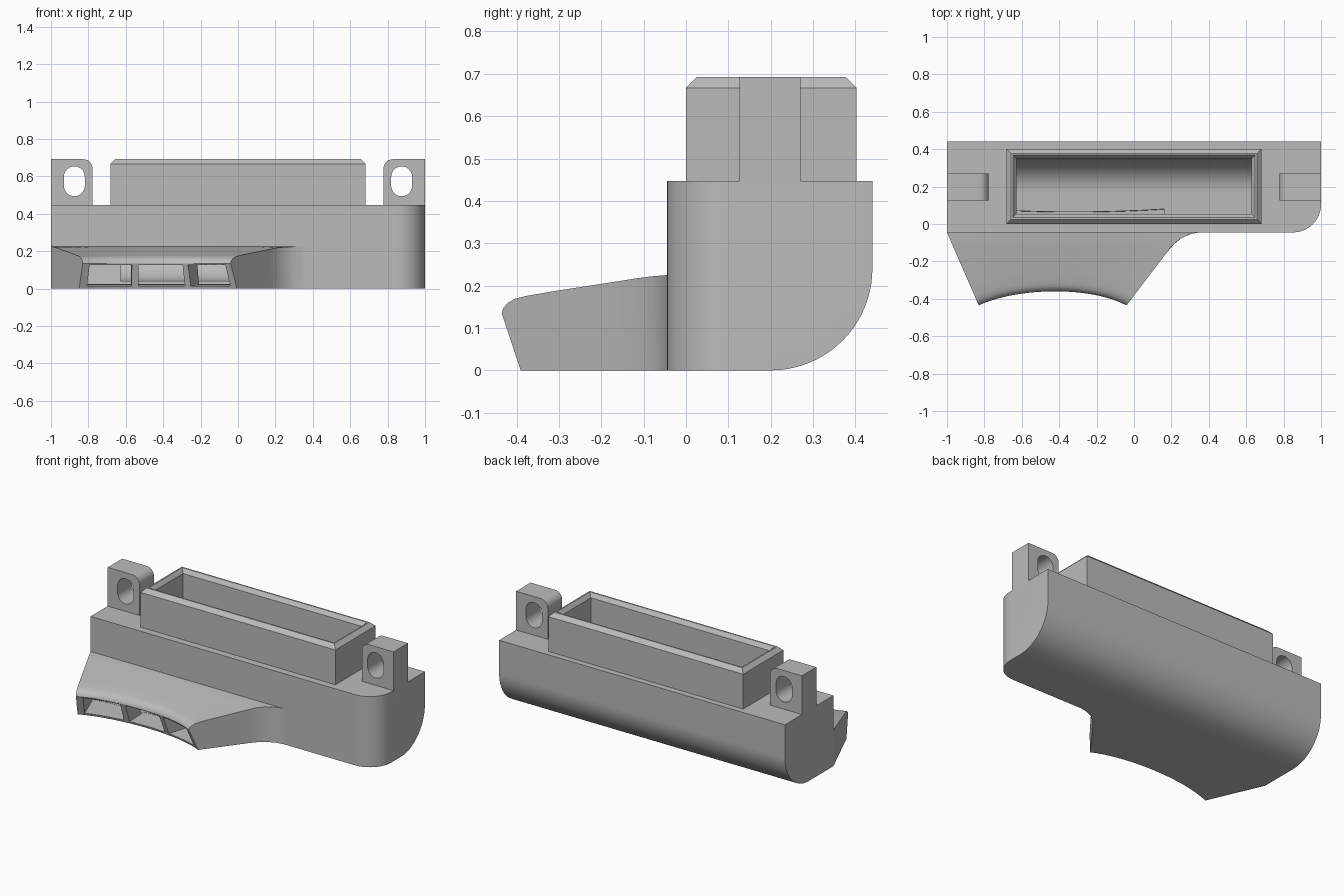
import bpy, bmesh, math

cube = bpy.data.objects.get("Cube")
if cube:
    bpy.data.objects.remove(cube, do_unlink=True)

GREY = (0.5, 0.5, 0.5, 1)
mat = bpy.data.materials.new("plain grey")
mat.use_nodes = True
mat.diffuse_color = GREY
mat.node_tree.nodes["Principled BSDF"].inputs["Base Color"].default_value = GREY


def finish(name, bm):
    bmesh.ops.recalc_face_normals(bm, faces=bm.faces)
    me = bpy.data.meshes.new(name)
    bm.to_mesh(me)
    bm.free()
    ob = bpy.data.objects.new(name, me)
    bpy.context.collection.objects.link(ob)
    me.materials.append(mat)
    return ob


def prism(name, pts, a, b, axis):
    """Extrude a 2D outline along x (outline in y,z) or y (outline in x,z)."""
    place = (lambda p, k: (k, p[0], p[1])) if axis == 'x' else (lambda p, k: (p[0], k, p[1]))
    bm = bmesh.new()
    lo = [bm.verts.new(place(p, a)) for p in pts]
    hi = [bm.verts.new(place(p, b)) for p in pts]
    bm.faces.new(lo)
    bm.faces.new(hi)
    for i in range(len(pts)):
        j = (i + 1) % len(pts)
        bm.faces.new((lo[i], lo[j], hi[j], hi[i]))
    return finish(name, bm)


def arc(cx, cy, rx, ry, a0, a1, n=12):
    return [(cx + rx * math.cos(math.radians(a0 + (a1 - a0) * i / n)),
             cy + ry * math.sin(math.radians(a0 + (a1 - a0) * i / n))) for i in range(n + 1)]


def cut(ob, cutters):
    for c in cutters:
        m = ob.modifiers.new("cut", 'BOOLEAN')
        m.operation, m.solver, m.object = 'DIFFERENCE', 'EXACT', c
        bpy.context.view_layer.objects.active = ob
        bpy.ops.object.modifier_apply(modifier=m.name)


# Nozzle plan: side edges as functions of y, concave front edge
BACK = -0.045
RIGHT_EDGE = [(-0.435, -0.04), (-0.12, 0.20), (-0.08, 0.245), (-0.055, 0.295), (BACK, 0.35)]


def x_right(y):
    if y >= BACK:
        return 0.35
    for (y0, x0), (y1, x1) in zip(RIGHT_EDGE, RIGHT_EDGE[1:]):
        if y <= y1:
            return x0 + (x1 - x0) * (y - y0) / (y1 - y0)


def x_left(y):
    return -1 + 0.17 * max(0, BACK - y) / 0.39


def nozzle_point(u, t, z, undercut=0):
    tip = -0.435 + 0.075 * (1 - (2 * u - 1) ** 2)
    y = BACK + t * (tip + undercut - BACK)
    return (x_left(y) + u * (x_right(y) - x_left(y)), y, z)


def nozzle_solid(name, u0, u1, rows, n=24):
    """Closed block following the nozzle plan; rows are (t, bottom z, top z)."""
    bm = bmesh.new()
    us = [u0 + (u1 - u0) * i / n for i in range(n + 1)]
    bot = [[bm.verts.new(nozzle_point(u, t, b, 0.045)) for u in us] for t, b, _ in rows]
    top = [[bm.verts.new(nozzle_point(u, t, h)) for u in us] for t, _, h in rows]
    for g in (bot, top):
        for r, s in zip(g, g[1:]):
            for i in range(n):
                bm.faces.new((r[i], r[i + 1], s[i + 1], s[i]))
    for k in (0, -1):
        for i in range(n):
            bm.faces.new((bot[k][i], bot[k][i + 1], top[k][i + 1], top[k][i]))
        for j in range(len(rows) - 1):
            bm.faces.new((bot[j][k], bot[j + 1][k], top[j + 1][k], top[j][k]))
    return finish(name, bm)


# Main housing with curved lower back and one rounded upright corner
housing = prism("housing", [(BACK, 0), (0.2, 0)] + arc(0.2, 0.24, 0.24, 0.24, -90, 0, 20)[1:]
                + [(0.44, 0.447), (BACK, 0.447)], -1, 1, 'x')
bm = bmesh.new()
bm.from_mesh(housing.data)
corner = [e for e in bm.edges if all(v.co.x > 0.99 and v.co.y < BACK + 0.001 for v in e.verts)]
bmesh.ops.bevel(bm, geom=corner, offset=0.15, segments=12, profile=0.5, affect='EDGES')
bm.to_mesh(housing.data)
bm.free()

# Flared nozzle with rounded lip
nozzle = nozzle_solid("nozzle", 0, 1, [
    (0, 0, 0.225), (0.026, 0, 0.224), (0.09, 0, 0.222), (0.19, 0, 0.217), (0.3, 0, 0.21),
    (0.5, 0, 0.198), (0.7, 0, 0.186), (0.86, 0, 0.175), (0.92, 0, 0.169), (0.96, 0, 0.16),
    (0.99, 0, 0.148), (1, 0, 0.135)])

# Hollow passages: upper cavity, plenum and three outlets
cavity = prism("cavity_cutter", [(0.05, 0.5), (0.05, 0.04), (0.17, 0.04)]
               + arc(0.17, 0.24, 0.18, 0.2, -90, 0)[1:] + [(0.35, 0.5)], -0.628, 0.628, 'x')
plenum = nozzle_solid("plenum_cutter", 0.06, 0.86, [
    (-0.4, 0.025, 0.18), (0, 0.025, 0.18), (0.1, 0.025, 0.175), (0.2, 0.025, 0.17), (0.6, 0.02, 0.15)])
outlets = [nozzle_solid("outlet_cutter", a, b, [(0.5, 0.02, 0.145), (1.15, 0.012, 0.122)], 8)
           for a, b in ((0.055, 0.335), (0.375, 0.645), (0.68, 0.95))]
cut(housing, [cavity, plenum])
cut(nozzle, [plenum] + outlets)
for c in [cavity, plenum] + outlets:
    bpy.data.objects.remove(c, do_unlink=True)

# Rectangular collar, bevelled inside and out
bm = bmesh.new()
rings = []
for inset, z in ((0, 0.447), (0, 0.667), (0.025, 0.692), (0.034, 0.692), (0.053, 0.667), (0.053, 0.447)):
    x, y0, y1 = 0.682 - inset, inset, 0.402 - inset
    rings.append([bm.verts.new(p) for p in ((-x, y0, z), (x, y0, z), (x, y1, z), (-x, y1, z))])
for r, s in zip(rings, rings[1:] + rings[:1]):
    for i in range(4):
        j = (i + 1) % 4
        bm.faces.new((r[i], r[j], s[j], s[i]))
collar = finish("collar", bm)

# Mounting tabs with a slot, one at each end
tabs = []
for side, label in ((-1, "right"), (1, "left")):
    outline = [(1, 0.447), (1, 0.692)] + arc(0.828, 0.642, 0.05, 0.05, 90, 180, 8) + [(0.778, 0.447)]
    slot = arc(0.875, 0.598, 0.056, 0.056, 0, 180) + arc(0.875, 0.55, 0.056, 0.056, 180, 360)
    tab = prism(label + "_mounting_tab", [(side * x, z) for x, z in outline], 0.126, 0.27, 'y')
    hole = prism("slot_cutter", [(side * x, z) for x, z in slot], 0.05, 0.35, 'y')
    cut(tab, [hole])
    bpy.data.objects.remove(hole, do_unlink=True)
    tabs.append(tab)

# Smooth shading on curves, crisp edges elsewhere
for ob in [housing, nozzle, collar] + tabs:
    bpy.ops.object.select_all(action='DESELECT')
    ob.select_set(True)
    bpy.context.view_layer.objects.active = ob
    bpy.ops.object.shade_smooth_by_angle(angle=math.radians(30))
